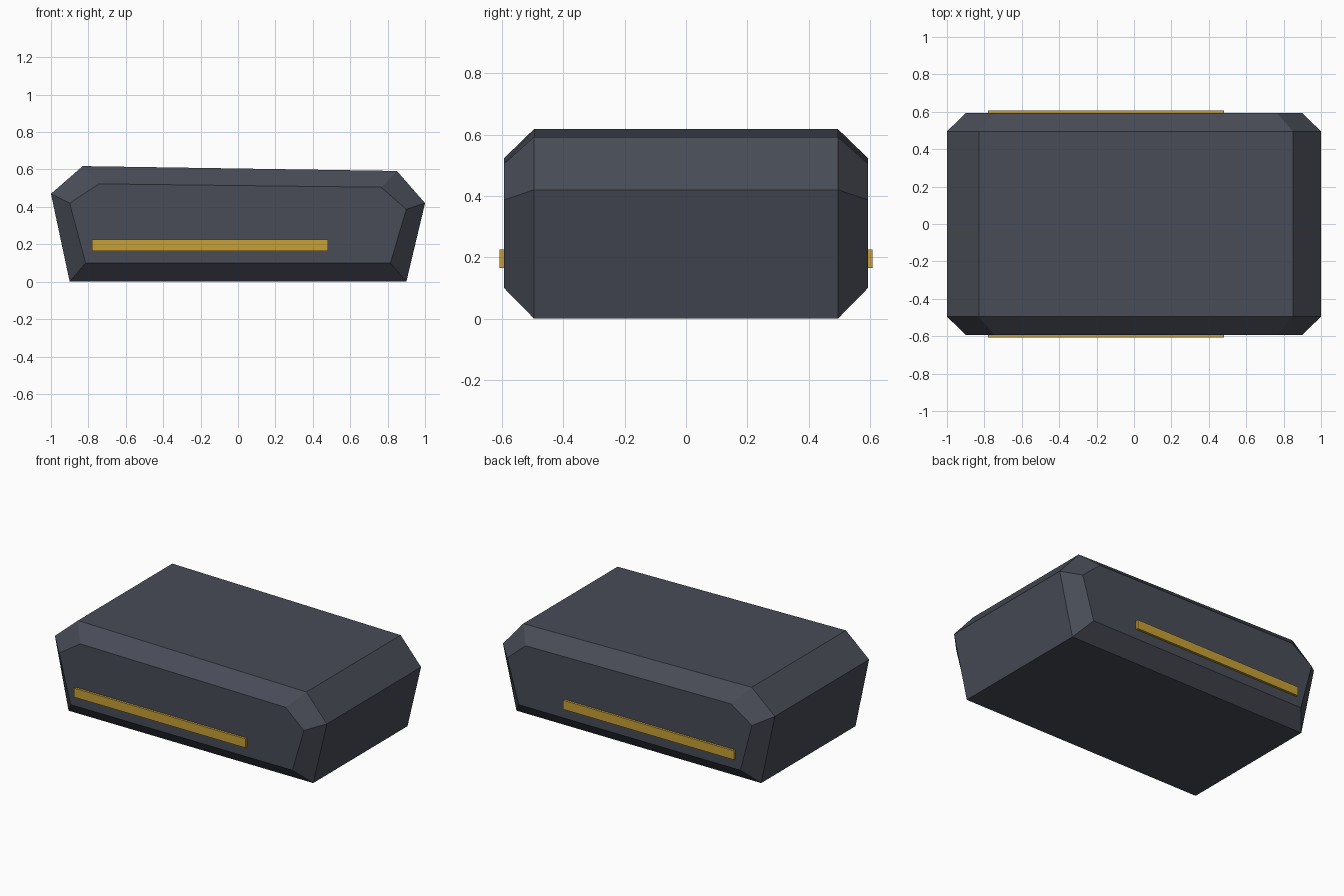
import bpy
import bmesh

cube = bpy.data.objects.get("Cube")
if cube:
    bpy.data.objects.remove(cube, do_unlink=True)


def make_material(name, rgb):
    mat = bpy.data.materials.new(name)
    mat.use_nodes = True
    color = (*rgb, 1.0)
    mat.diffuse_color = color
    bsdf = mat.node_tree.nodes["Principled BSDF"]
    bsdf.inputs["Base Color"].default_value = color
    bsdf.inputs["Roughness"].default_value = 0.6
    return mat


def make_object(name, bm, mat):
    bmesh.ops.recalc_face_normals(bm, faces=bm.faces)
    mesh = bpy.data.meshes.new(name)
    bm.to_mesh(mesh)
    bm.free()
    mesh.materials.append(mat)
    obj = bpy.data.objects.new(name, mesh)
    bpy.context.collection.objects.link(obj)
    return obj


slate = make_material("slate_grey", (0.065, 0.072, 0.094))
amber = make_material("amber_yellow", (0.57, 0.35, 0.035))

# Hull: a full section swept along y, stepping in to a smaller section at each end
outer = [(-0.9, 0), (0.9, 0), (1, 0.42), (0.85, 0.592), (-0.83, 0.618), (-1, 0.47)]
inner = [(-0.815, 0.1), (0.815, 0.1), (0.9, 0.387), (0.765, 0.505), (-0.745, 0.523), (-0.9, 0.42)]
sections = [(inner, -0.593), (outer, -0.495), (outer, 0.495), (inner, 0.593)]

bm = bmesh.new()
rings = [[bm.verts.new((x, y, z)) for x, z in pts] for pts, y in sections]
for a, b in zip(rings, rings[1:]):
    for i in range(len(a)):
        j = (i + 1) % len(a)
        bm.faces.new((a[i], a[j], b[j], b[i]))
bm.faces.new(rings[0])
bm.faces.new(rings[-1])
make_object("hull", bm, slate)

# Trim strips on the front and back faces
for name, side in (("front_strip", -1), ("back_strip", 1)):
    bm = bmesh.new()
    bmesh.ops.create_cube(bm, size=1)
    bmesh.ops.scale(bm, vec=(1.26, 0.04, 0.06), verts=bm.verts)
    bmesh.ops.translate(bm, vec=(-0.15, side * 0.588, 0.195), verts=bm.verts)
    make_object(name, bm, amber)
